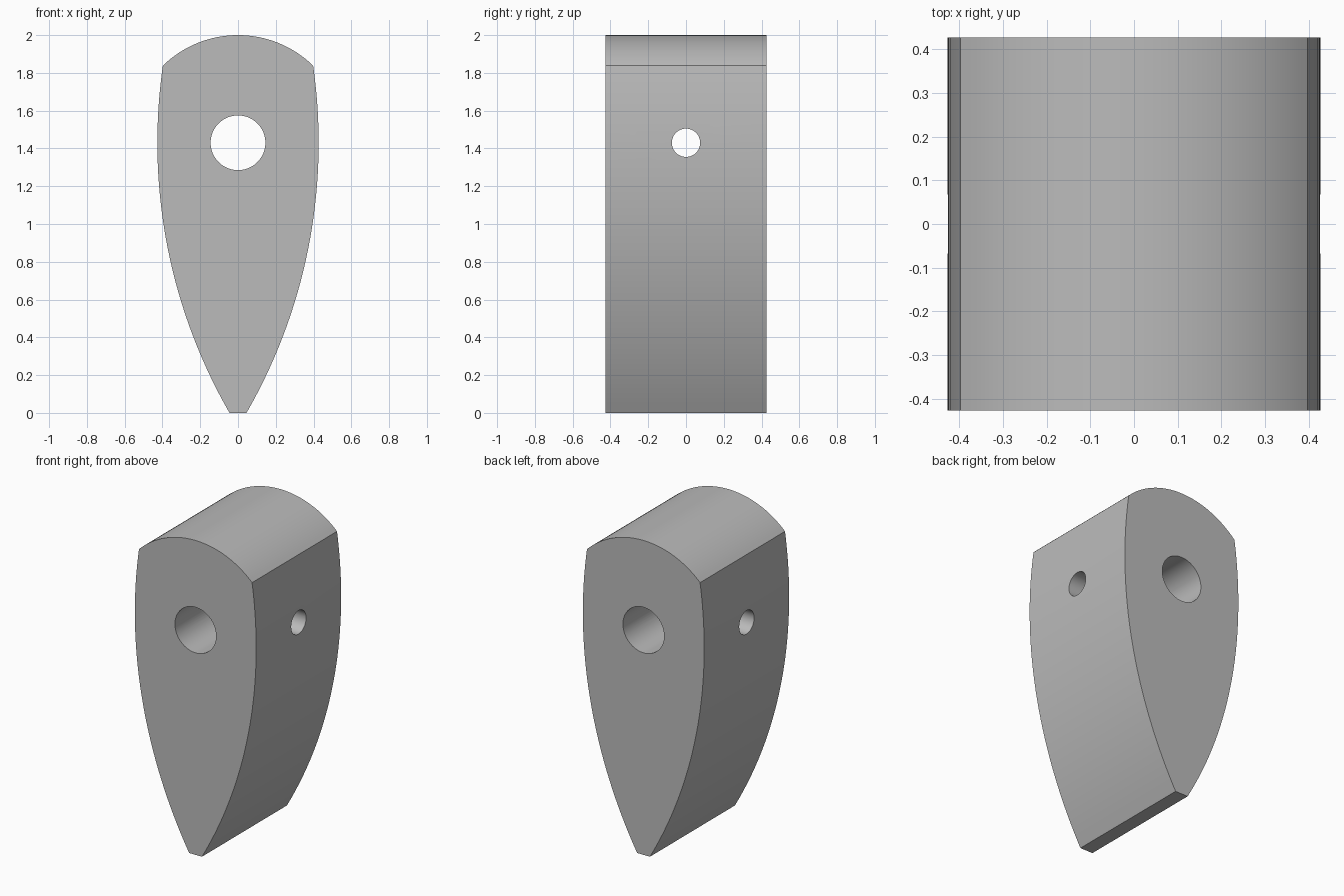
import bpy, bmesh, math
from mathutils import Matrix, Vector

cube = bpy.data.objects.get("Cube")
if cube:
    bpy.data.objects.remove(cube, do_unlink=True)

HOLE_Z = 1.43        # shared centre height of the holes and arcs
HALF_WIDTH = 0.427
HALF_DEPTH = 0.427
SIDE_RADIUS = 2.868
TOP_RADIUS = 0.57
SHOULDER_Z = 1.838
STEPS = 32

grey = bpy.data.materials.new("plain grey")
grey.use_nodes = True
colour = (0.5, 0.5, 0.5, 1)
grey.diffuse_color = colour
grey.node_tree.nodes["Principled BSDF"].inputs["Base Color"].default_value = colour


def add_object(name, bm):
    bmesh.ops.recalc_face_normals(bm, faces=bm.faces)
    mesh = bpy.data.meshes.new(name)
    bm.to_mesh(mesh)
    bm.free()
    mesh.materials.append(grey)
    obj = bpy.data.objects.new(name, mesh)
    bpy.context.collection.objects.link(obj)
    return obj


def side_x(z):
    return HALF_WIDTH - SIDE_RADIUS + math.sqrt(SIDE_RADIUS**2 - (z - HOLE_Z)**2)


def drill(target, name, radius, axis):
    bm = bmesh.new()
    turn = Vector((0, 0, 1)).rotation_difference(Vector(axis)).to_matrix().to_4x4()
    bmesh.ops.create_cone(bm, cap_ends=True, segments=64, radius1=radius, radius2=radius,
                          depth=2, matrix=Matrix.Translation((0, 0, HOLE_Z)) @ turn)
    cutter = add_object(name, bm)
    cutter.hide_render = True
    mod = target.modifiers.new(name, 'BOOLEAN')
    mod.operation = 'DIFFERENCE'
    mod.solver = 'EXACT'
    mod.object = cutter
    bpy.ops.object.modifier_apply(modifier=mod.name)
    bpy.data.objects.remove(cutter, do_unlink=True)


# Tapered outline: curved right side, domed top, mirrored left side
heights = [SHOULDER_Z * i / STEPS for i in range(STEPS + 1)]
right = [(side_x(z), z) for z in heights]
sweep = math.asin(right[-1][0] / TOP_RADIUS)
angles = [sweep * (1 - 2 * i / STEPS) for i in range(1, STEPS)]
dome = [(TOP_RADIUS * math.sin(a), HOLE_Z + TOP_RADIUS * math.cos(a)) for a in angles]
outline = right + dome + [(-x, z) for x, z in reversed(right)]

# Solid body
bm = bmesh.new()
face = bm.faces.new([bm.verts.new((x, -HALF_DEPTH, z)) for x, z in outline])
extruded = bmesh.ops.extrude_face_region(bm, geom=[face])["geom"]
bmesh.ops.translate(bm, vec=(0, 2 * HALF_DEPTH, 0),
                    verts=[v for v in extruded if isinstance(v, bmesh.types.BMVert)])
body = add_object("tapered_body", bm)
bpy.ops.object.select_all(action='DESELECT')
body.select_set(True)
bpy.context.view_layer.objects.active = body

# Main bore front to back, and smaller cross hole side to side
drill(body, "main_bore", 0.145, (0, 1, 0))
drill(body, "cross_hole", 0.075, (1, 0, 0))
bpy.ops.object.shade_smooth_by_angle(angle=math.radians(30))
